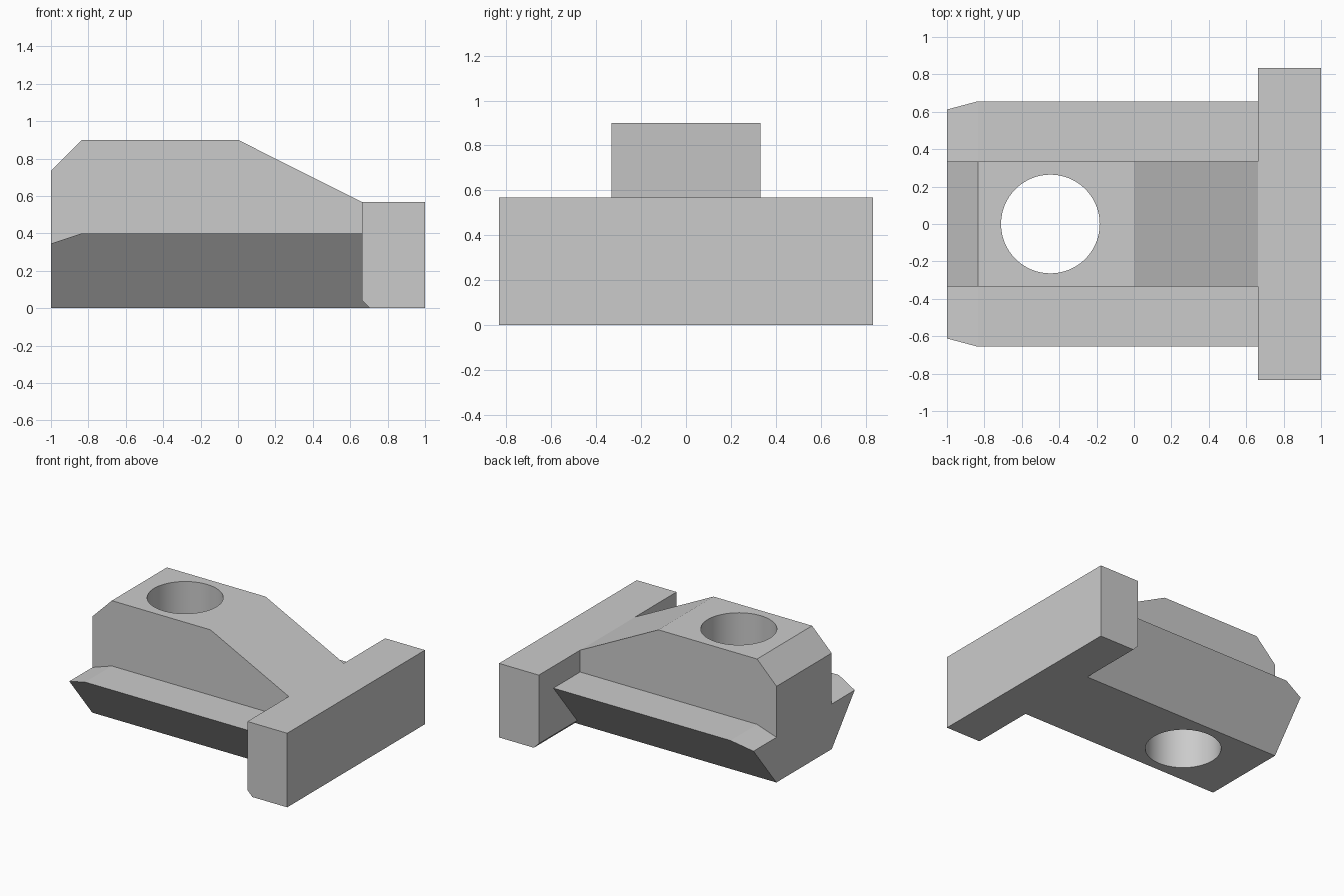
import bpy, bmesh
from math import radians
from mathutils import Vector

cube = bpy.data.objects.get("Cube")
if cube:
    bpy.data.objects.remove(cube, do_unlink=True)

grey = bpy.data.materials.new("plain_grey")
grey.use_nodes = True
colour = (0.6, 0.6, 0.6, 1)
grey.diffuse_color = colour
grey.node_tree.nodes["Principled BSDF"].inputs["Base Color"].default_value = colour


def prism(name, points, direction, cut=None):
    """Extrude a flat outline along a vector, optionally trimmed by a plane."""
    bm = bmesh.new()
    face = bm.faces.new([bm.verts.new(p) for p in points])
    ext = bmesh.ops.extrude_face_region(bm, geom=[face], use_keep_orig=True)
    moved = [g for g in ext["geom"] if isinstance(g, bmesh.types.BMVert)]
    bmesh.ops.translate(bm, verts=moved, vec=direction)
    if cut:
        bmesh.ops.bisect_plane(bm, geom=bm.verts[:] + bm.edges[:] + bm.faces[:],
                               plane_co=cut[0], plane_no=cut[1], clear_outer=True)
        bmesh.ops.holes_fill(bm, edges=[e for e in bm.edges if e.is_boundary])
    bmesh.ops.recalc_face_normals(bm, faces=bm.faces)
    mesh = bpy.data.meshes.new(name)
    bm.to_mesh(mesh)
    bm.free()
    mesh.materials.append(grey)
    ob = bpy.data.objects.new(name, mesh)
    bpy.context.collection.objects.link(ob)
    return ob


def side_prism(name, outline, half_width):
    return prism(name, [(x, -half_width, z) for x, z in outline], (0, 2 * half_width, 0))


def combine(target, tool, operation):
    mod = target.modifiers.new(operation.lower(), 'BOOLEAN')
    mod.operation, mod.solver, mod.object = operation, 'EXACT', tool
    bpy.context.view_layer.objects.active = target
    bpy.ops.object.modifier_apply(modifier=mod.name)
    bpy.data.objects.remove(tool, do_unlink=True)


# Dovetail rail with sloping lead-in at its free end
rail = prism("dovetail_clamp",
             [(-1, -0.335, 0), (-1, 0.335, 0), (-1, 0.656, 0.4), (-1, -0.656, 0.4)],
             (1.75, 0, 0),
             cut=(Vector((-0.835, 0, 0.4)), Vector((-0.055, 0, 0.165))))

# Raised centre block with sloping ends
block = side_prism("centre_block",
                   [(-1, 0.1), (-1, 0.735), (-0.835, 0.9), (0, 0.9),
                    (0.663, 0.567), (0.8, 0.49), (0.8, 0.1)], 0.333)

# Wide end plate with a small chamfer under its inner edge
plate = side_prism("end_plate",
                   [(0.705, 0), (1, 0), (1, 0.567), (0.663, 0.567), (0.663, 0.042)], 0.833)

combine(rail, block, 'UNION')
combine(rail, plate, 'UNION')

# Bolt hole straight through
bpy.ops.mesh.primitive_cylinder_add(vertices=64, radius=0.264, depth=3, location=(-0.447, 0, 0.5))
hole = bpy.context.object
hole.name = "bolt_hole_cutter"
hole.hide_render = True
hole.data.materials.append(grey)
combine(rail, hole, 'DIFFERENCE')

bpy.ops.object.select_all(action='DESELECT')
rail.select_set(True)
bpy.context.view_layer.objects.active = rail
bpy.ops.object.shade_smooth_by_angle(angle=radians(15))
